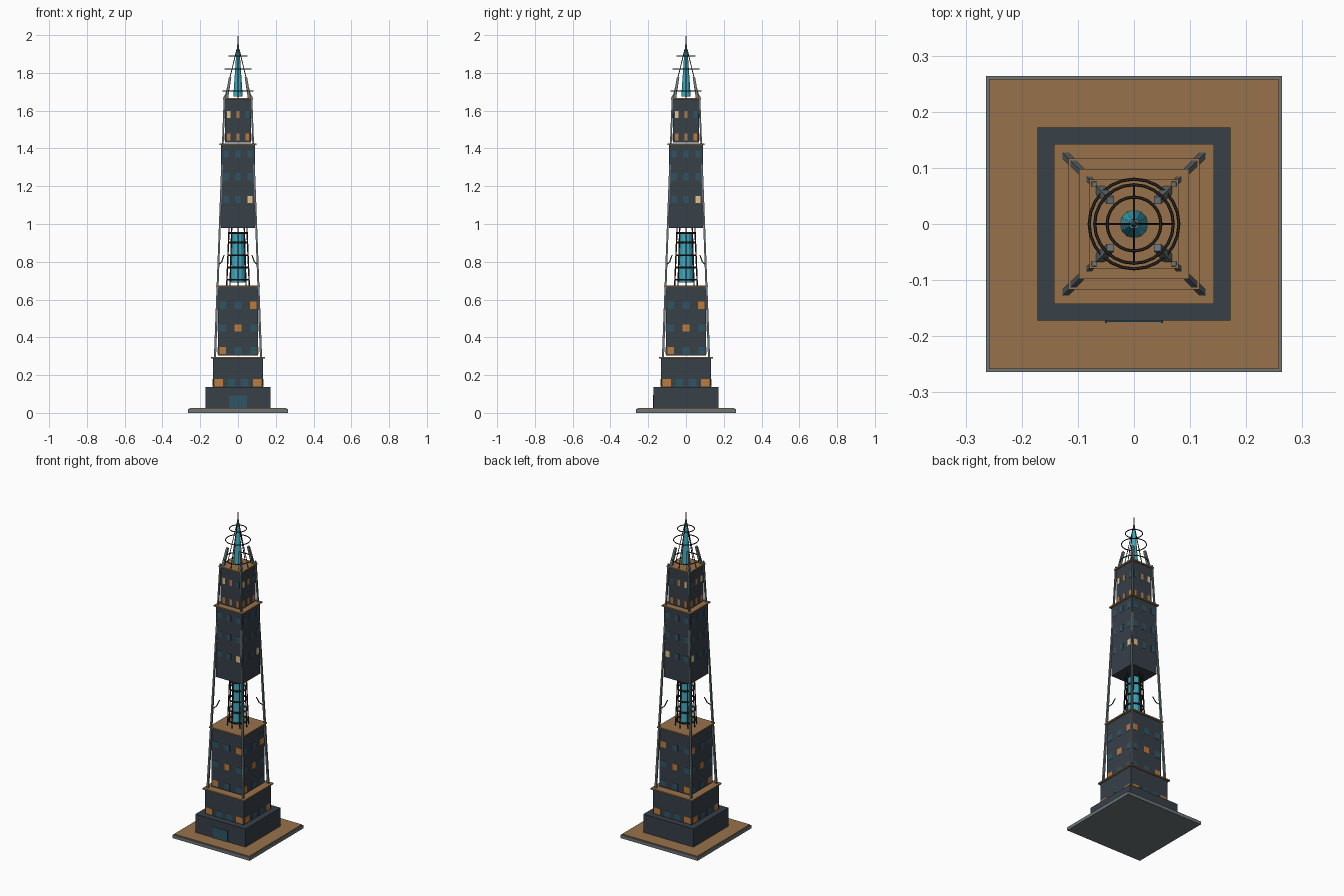
import bpy, bmesh, math
from mathutils import Vector

if "Cube" in bpy.data.objects:
    bpy.data.objects.remove(bpy.data.objects["Cube"])


def mat(name, r, g, b):
    m = bpy.data.materials.new(name)
    m.diffuse_color = (r, g, b, 1)
    m.use_nodes = True
    m.node_tree.nodes["Principled BSDF"].inputs["Base Color"].default_value = m.diffuse_color
    return m


DARK = mat("dark_wall", .038, .05, .064)
BROWN = mat("bronze_deck", .31, .17, .07)
STEEL = mat("steel", .15, .18, .19)
BLACK = mat("dark_bronze", .03, .024, .018)
CYAN = mat("cyan_core", .05, .4, .52)
WINDOW = {"t": mat("teal_glass", .028, .09, .125),
          "o": mat("orange_light", .5, .2, .045),
          "p": mat("pale_light", .75, .55, .26)}


def finish(name, bm, m):
    bmesh.ops.recalc_face_normals(bm, faces=bm.faces)
    me = bpy.data.meshes.new(name)
    bm.to_mesh(me)
    bm.free()
    me.materials.append(m)
    ob = bpy.data.objects.new(name, me)
    bpy.context.collection.objects.link(ob)
    return ob


def add_box(bm, lo, hi):
    lo, hi = Vector(lo), Vector(hi)
    vs = bmesh.ops.create_cube(bm, size=1)["verts"]
    bmesh.ops.scale(bm, vec=hi - lo, verts=vs)
    bmesh.ops.translate(bm, vec=(lo + hi) / 2, verts=vs)


def block(name, half, z0, z1, m):
    bm = bmesh.new()
    add_box(bm, (-half, -half, z0), (half, half, z1))
    return finish(name, bm, m)


def add_rod(bm, a, b, r0, r1=None, n=6):
    a, b = Vector(a), Vector(b)
    d = b - a
    vs = bmesh.ops.create_cone(bm, cap_ends=True, segments=n, radius1=r0,
                               radius2=r0 if r1 is None else r1, depth=d.length)["verts"]
    bmesh.ops.rotate(bm, verts=vs, matrix=d.to_track_quat("Z", "Y").to_matrix())
    bmesh.ops.translate(bm, vec=(a + b) / 2, verts=vs)


def rod(name, a, b, r0, r1, n, m):
    bm = bmesh.new()
    add_rod(bm, a, b, r0, r1, n)
    return finish(name, bm, m)


def ring(name, z, radius, thick, n):
    bpy.ops.mesh.primitive_torus_add(location=(0, 0, z), major_radius=radius,
                                     minor_radius=thick, major_segments=n, minor_segments=6)
    ob = bpy.context.object
    ob.name = name
    ob.data.materials.append(BLACK)


def windows(name, half, cols, rows, w, h, lit):
    """Same window pattern on all four walls; lit is one string per row."""
    for key, m in WINDOW.items():
        bm = bmesh.new()
        for z, line in zip(rows, lit):
            for u, c in zip(cols, line):
                if c != key:
                    continue
                for s in (-1, 1):
                    d0, d1 = sorted((s * (half - .002), s * (half + .0015)))
                    add_box(bm, (u - w / 2, d0, z - h / 2), (u + w / 2, d1, z + h / 2))
                    add_box(bm, (d0, u - w / 2, z - h / 2), (d1, u + w / 2, z + h / 2))
        if bm.verts:
            finish(name + "_" + m.name, bm, m)
        else:
            bm.free()


# plaza and podium
block("plaza_slab", .264, 0, .02, STEEL)
block("plaza_paving", .258, .02, .025, BROWN)
block("podium", .172, .02, .138, DARK)
bm = bmesh.new()
add_box(bm, (-.05, -.1745, .025), (.05, -.171, .093))
finish("entrance_door", bm, WINDOW["t"])
bm = bmesh.new()
for x in (-.05, .05):
    add_box(bm, (x - .002, -.176, .025), (x + .002, -.171, .095))
finish("door_frame", bm, DARK)

# tower blocks and decks
for name, half, z0, z1 in (("lower_base", .133, .138, .288), ("lower_tower", .106, .303, .667),
                           ("upper_tower", .089, .98, 1.418), ("crown_block", .07, 1.432, 1.66)):
    block(name, half, z0, z1, DARK)
for name, half, z in (("base_deck", .143, .288), ("observation_deck", .117, .667),
                      ("upper_deck", .098, 1.418), ("crown_deck", .079, 1.66)):
    block(name, half, z, z + .008, BROWN)

# windows
windows("base_windows", .133, (-.102, -.034, .034, .102), (.16,), .044, .038, ("otto",))
windows("lower_windows", .106, (-.081, 0, .081), (.33, .45, .57), .036, .038, ("ott", "tot", "tto"))
windows("upper_windows", .089, (-.063, 0, .063), (1.13, 1.25, 1.37), .026, .038, ("ttp", "ttt", "ttt"))
windows("crown_windows", .07, (-.049, 0, .049), (1.46, 1.58), .018, .038, ("ooo", "pot"))

# leaning corner columns, brackets and crown fins
corners = [(sx, sy) for sx in (-1, 1) for sy in (-1, 1)]
cols, brackets, fins = bmesh.new(), bmesh.new(), bmesh.new()
for sx, sy in corners:
    def p(d, z):
        return (sx * d, sy * d, z)
    add_rod(cols, p(.122, .29), p(.071, 1.68), .008, .006, 4)
    add_rod(brackets, p(.086, .80), p(.074, .835), .003)
    add_rod(brackets, p(.105, .78), p(.086, .80), .003)
    add_rod(fins, p(.06, 1.665), p(.042, 1.775), .011, .009, 4)
finish("corner_columns", cols, STEEL)
finish("column_brackets", brackets, BLACK)
finish("crown_fins", fins, STEEL)

# open section with glowing core and cage
rod("glowing_core", (0, 0, .69), (0, 0, .958), .037, .033, 12, CYAN)
cage = bmesh.new()
for i in range(8):
    a = i * math.tau / 8
    c, s = math.cos(a), math.sin(a)
    add_rod(cage, (.06 * c, .06 * s, .67), (.047 * c, .047 * s, .985), .0035)
finish("core_cage_rods", cage, BLACK)
for i, z in enumerate((.705, .77, .835, .902, .952)):
    ring("core_ring_%d" % (i + 1), z, .054 - .0015 * i, .005, 16)

# spire, its stays, halo rings and mast
rod("spire", (0, 0, 1.675), (0, 0, 1.91), .025, .009, 12, CYAN)
rod("mast", (0, 0, 1.90), (0, 0, 2.0), .007, .001, 8, STEEL)
stays = bmesh.new()
for i in range(4):
    a = i * math.tau / 4
    c, s = math.cos(a), math.sin(a)
    add_rod(stays, (.07 * c, .07 * s, 1.665), (.006 * c, .006 * s, 1.925), .0022)
finish("spire_stays", stays, BLACK)
for name, z, r in (("halo_low", 1.705, .08), ("halo_mid", 1.82, .07), ("halo_top", 1.89, .048)):
    ring(name, z, r, .0028, 24)
